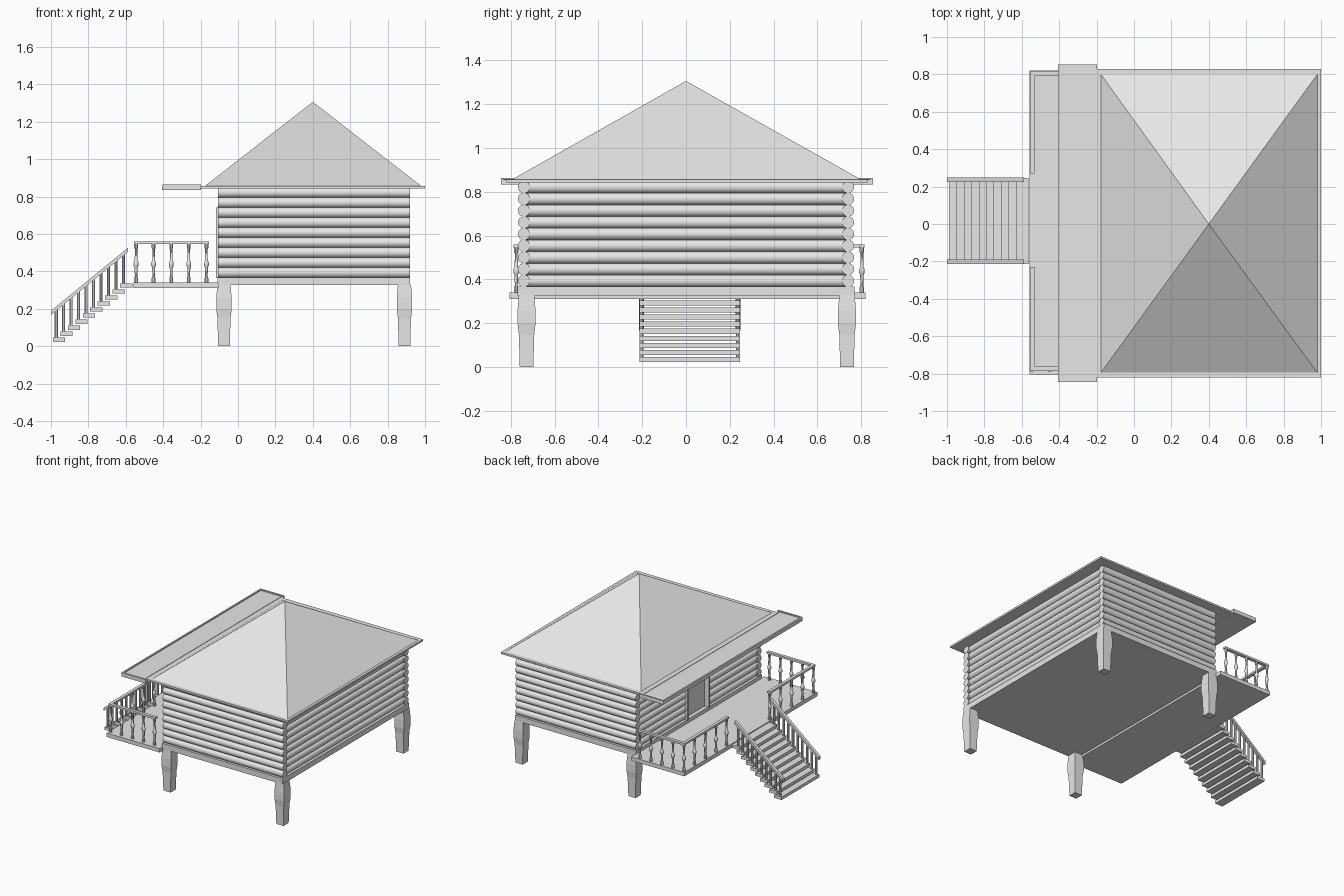
import bpy, bmesh, math
from mathutils import Matrix, Vector

cube = bpy.data.objects.get("Cube")
if cube:
    bpy.data.objects.remove(cube, do_unlink=True)

GREY = (0.8, 0.8, 0.8, 1)
grey = bpy.data.materials.new("plain_grey")
grey.use_nodes = True
grey.diffuse_color = GREY
for node in grey.node_tree.nodes:
    if node.type == 'BSDF_PRINCIPLED':
        node.inputs["Base Color"].default_value = GREY


def finish(name, bm, smooth=False):
    mesh = bpy.data.meshes.new(name)
    bmesh.ops.recalc_face_normals(bm, faces=bm.faces)
    bm.to_mesh(mesh)
    bm.free()
    mesh.materials.append(grey)
    if smooth:
        mesh.shade_smooth()
        mesh.set_sharp_from_angle(angle=math.radians(40))
    obj = bpy.data.objects.new(name, mesh)
    bpy.context.collection.objects.link(obj)
    return obj


def box(bm, x, y, z):
    """Axis-aligned block from (low, high) pairs."""
    lo, hi = Vector((x[0], y[0], z[0])), Vector((x[1], y[1], z[1]))
    m = Matrix.Translation((lo + hi) / 2) @ Matrix.Diagonal((hi - lo).to_4d())
    m[3][3] = 1
    bmesh.ops.create_cube(bm, size=1, matrix=m)


def loft(bm, start, end, stations, sides):
    """Stack rings of (fraction, radius) along the line start-end."""
    start, end = Vector(start), Vector(end)
    turn = (end - start).to_track_quat('Z', 'Y')
    rings = []
    for t, r in stations:
        ring = []
        for i in range(sides):
            a = math.tau * (i + 0.5) / sides
            p = turn @ Vector((r * math.cos(a), r * math.sin(a), 0))
            ring.append(bm.verts.new(start.lerp(end, t) + p))
        rings.append(ring)
    for a, b in zip(rings, rings[1:]):
        for i in range(sides):
            j = (i + 1) % sides
            bm.faces.new((a[i], a[j], b[j], b[i]))
    bm.faces.new(rings[0][::-1])
    bm.faces.new(rings[-1])


# Log walls, with a gap for the doorway
LOG_STEP, LOG_R, LOGS = 0.0535, 0.0275, 9
DOOR_Y, DOOR_TOP = (-0.12, 0.14), 0.74
ROD = [(0, LOG_R), (1, LOG_R)]
sides, ends = bmesh.new(), bmesh.new()
for k in range(LOGS):
    z = 0.393 + k * LOG_STEP
    for y in (-0.74, 0.74):
        loft(sides, (-0.107, y, z), (0.92, y, z), ROD, 20)
    loft(ends, (0.887, -0.73, z), (0.887, 0.73, z), ROD, 20)
    spans = [(-0.73, 0.73)]
    if z < DOOR_TOP:
        spans = [(-0.73, DOOR_Y[0]), (DOOR_Y[1], 0.73)]
    for a, b in spans:
        loft(ends, (-0.077, a, z), (-0.077, b, z), ROD, 20)
finish("side_wall_logs", sides, True)
finish("end_wall_logs", ends, True)

# Door panel and frame
bm = bmesh.new()
box(bm, (-0.08, -0.065), DOOR_Y, (0.365, DOOR_TOP))
finish("door", bm)
bm = bmesh.new()
FRAME_X, w = (-0.117, -0.06), 0.016
for y in DOOR_Y:
    box(bm, FRAME_X, (y - w / 2, y + w / 2), (0.365, DOOR_TOP))
box(bm, FRAME_X, (DOOR_Y[0] - w / 2, DOOR_Y[1] + w / 2), (DOOR_TOP - w, DOOR_TOP))
finish("door_frame", bm)

# Floor and deck
bm = bmesh.new()
box(bm, (-0.11, 0.92), (-0.77, 0.77), (0.326, 0.368))
finish("floor", bm)
bm = bmesh.new()
box(bm, (-0.56, -0.105), (-0.805, 0.82), (0.31, 0.34))
finish("deck", bm)

# Square legs with a bulge
bm = bmesh.new()
r2 = math.sqrt(2)
LEG = [(0, 0.031 * r2), (0.45, 0.035 * r2), (0.6, 0.041 * r2),
       (0.78, 0.041 * r2), (1, 0.035 * r2)]
for x in (-0.075, 0.89):
    for y in (-0.728, 0.735):
        loft(bm, (x, y, 0), (x, y, 0.33), LEG, 4)
finish("legs", bm)

# Main roof: eave slab and pyramid
bm = bmesh.new()
box(bm, (-0.2, 1.0), (-0.82, 0.83), (0.842, 0.856))
finish("eave", bm)
bm = bmesh.new()
base = [bm.verts.new((x, y, 0.856)) for x, y in
        ((-0.177, -0.795), (0.98, -0.795), (0.98, 0.8), (-0.177, 0.8))]
apex = bm.verts.new((0.4, 0, 1.306))
bm.faces.new(base)
for i in range(4):
    bm.faces.new((base[i], base[(i + 1) % 4], apex))
finish("roof", bm)

# Porch roof with a thin raised rim
bm = bmesh.new()
PX, PY = (-0.405, -0.198), (-0.845, 0.853)
box(bm, PX, PY, (0.834, 0.856))
RIM = (0.856, 0.864)
w = 0.012
box(bm, (PX[0], PX[0] + w), PY, RIM)
for y in (PY[0], PY[1] - w):
    box(bm, (PX[0] + w, PX[1]), (y, y + w), RIM)
box(bm, (-0.219, -0.215), (PY[0] + w, PY[1] - w), (0.856, 0.859))
finish("porch_roof", bm)

# Deck railings: turned balusters under flat handrails
TURNED = [(0, 0.011), (0.12, 0.011), (0.16, 0.007), (0.4, 0.009), (0.44, 0.014),
          (0.52, 0.014), (0.56, 0.008), (0.86, 0.007), (0.9, 0.011), (1, 0.011)]
rails, posts = bmesh.new(), bmesh.new()
RAIL_Z, h = (0.545, 0.56), 0.012
for y, gap in ((0.803, 0.27), (-0.775, -0.23)):
    box(rails, (-0.557, -0.155), (y - h, y + h), RAIL_Z)
    lo, hi = sorted((gap, y))
    box(rails, (-0.557, -0.533), (lo, hi), RAIL_Z)
    for i in range(5):
        x = -0.545 + i * 0.094
        loft(posts, (x, y, 0.34), (x, y, 0.546), TURNED, 8)
        if i:
            v = y + (gap - y) * i / 4.1
            loft(posts, (-0.545, v, 0.34), (-0.545, v, 0.546), TURNED, 8)
finish("deck_handrails", rails)
finish("deck_balusters", posts, True)

# Stairs with sloping handrails
treads, posts, rails = bmesh.new(), bmesh.new(), bmesh.new()
STEPS = 10
SLOPE = (0.52 - 0.185) / 0.41
for i in range(STEPS):
    x, z = -0.99 + i * 0.04, 0.023 + i * 0.0322
    box(treads, (x, x + 0.066), (-0.213, 0.247), (z, z + 0.023))
    for y in (-0.203, 0.237):
        px = x + 0.018
        top = 0.175 + (px + 1) * SLOPE
        loft(posts, (px, y, z + 0.02), (px, y, top), [(0, 0.009), (1, 0.009)], 8)
for y in (-0.203, 0.237):
    corners = [(-1.0, 0.167), (-0.587, 0.505), (-0.587, 0.527), (-1.0, 0.189)]
    near = [rails.verts.new((x, y - h, z)) for x, z in corners]
    far = [rails.verts.new((x, y + h, z)) for x, z in corners]
    rails.faces.new(near)
    rails.faces.new(far[::-1])
    for i in range(4):
        j = (i + 1) % 4
        rails.faces.new((near[i], far[i], far[j], near[j]))
finish("stair_treads", treads)
finish("stair_balusters", posts, True)
finish("stair_handrails", rails)
